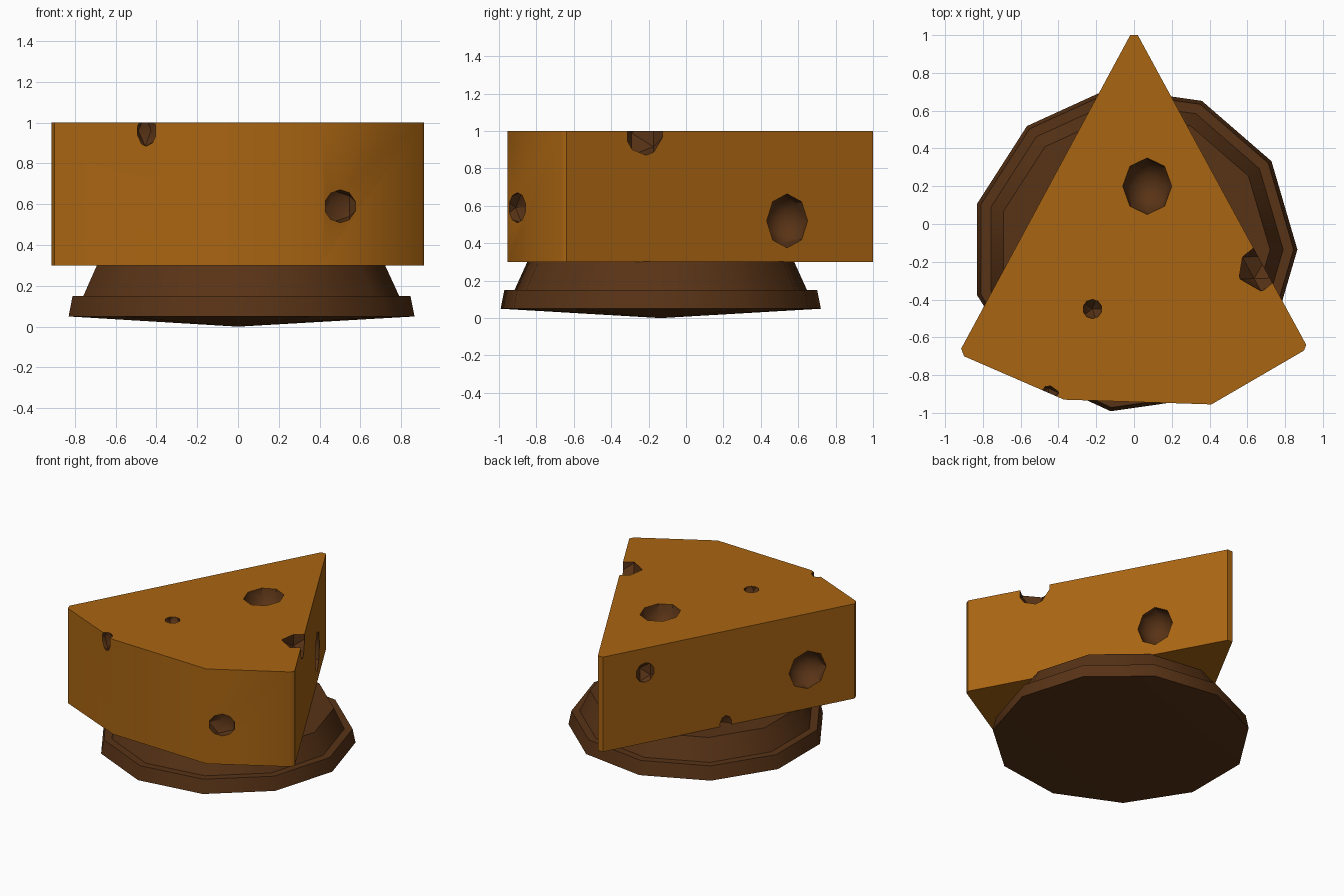
import bpy, bmesh, math
from mathutils import Vector, Matrix

cube = bpy.data.objects.get("Cube")
if cube:
    bpy.data.objects.remove(cube, do_unlink=True)


def material(name, rgb):
    m = bpy.data.materials.new(name)
    m.use_nodes = True
    color = (*rgb, 1.0)
    m.diffuse_color = color
    bsdf = next(n for n in m.node_tree.nodes if n.type == 'BSDF_PRINCIPLED')
    bsdf.inputs["Base Color"].default_value = color
    return m


def make_object(name, bm, mats):
    bmesh.ops.recalc_face_normals(bm, faces=bm.faces)
    mesh = bpy.data.meshes.new(name)
    bm.to_mesh(mesh)
    bm.free()
    for m in mats:
        mesh.materials.append(m)
    obj = bpy.data.objects.new(name, mesh)
    bpy.context.collection.objects.link(obj)
    return obj


def smooth(obj, degrees=40):
    bpy.ops.object.select_all(action='DESELECT')
    obj.select_set(True)
    bpy.context.view_layer.objects.active = obj
    bpy.ops.object.shade_smooth_by_angle(angle=math.radians(degrees))


cheese = material("cheese_orange", (0.40, 0.13, 0.006))
brown = material("dark_brown", (0.098, 0.033, 0.008))

# Stand: an eleven-sided lathe with a shallow pointed underside
SIDES = 11
CENTER = Vector((0, -0.135, 0))
profile = [(0.865, 0.05), (0.845, 0.15), (0.79, 0.15), (0.72, 0.302)]
bm = bmesh.new()
rings = []
for r, z in profile:
    ring = []
    for i in range(SIDES):
        a = math.tau * i / SIDES
        ring.append(bm.verts.new(CENTER + Vector((r * math.cos(a), r * math.sin(a), z))))
    rings.append(ring)
tip = bm.verts.new(CENTER)
for i in range(SIDES):
    j = (i + 1) % SIDES
    bm.faces.new((tip, rings[0][j], rings[0][i]))
    for low, high in zip(rings, rings[1:]):
        bm.faces.new((low[i], low[j], high[j], high[i]))
bm.faces.new(rings[-1])
smooth(make_object("stand", bm, [brown]))

# Wedge: extruded outline with narrow flats on its corners
outline = [(-0.02, 1), (-0.915, -0.66), (-0.90, -0.70), (-0.37, -0.93),
           (0.41, -0.955), (0.90, -0.67), (0.912, -0.64), (0.02, 1)]
bm = bmesh.new()
base = bm.faces.new([bm.verts.new((x, y, 0.3)) for x, y in outline])
top = bmesh.ops.extrude_face_region(bm, geom=[base])
bmesh.ops.translate(bm, vec=(0, 0, 0.7),
                    verts=[v for v in top["geom"] if isinstance(v, bmesh.types.BMVert)])
wedge = make_object("cheese_wedge", bm, [cheese, brown])

# Holes: low-poly ellipsoids facing out of each surface (centre, facing, radii)
UP, RIGHT, LEFT = (0, 0, 1), (0.88, 0.475, 0), (-0.88, 0.475, 0)
round_holes = [
    ((0.07, 0.20, 1.0), UP, (0.15, 0.13, 0.14)),
    ((0.268, 0.54, 0.52), RIGHT, (0.145, 0.125, 0.13)),
    ((-0.75, -0.35, 0.585), LEFT, (0.14, 0.14, 0.13)),
]
chipped_holes = [
    ((-0.22, -0.45, 1.0), UP, (0.06, 0.06, 0.07)),
    ((0.67, -0.23, 0.99), RIGHT, (0.14, 0.13, 0.13)),
    ((-0.45, -0.90, 0.96), (-0.4, -0.92, 0), (0.09, 0.06, 0.06)),
    ((0.50, -0.90, 0.59), (0.49, -0.87, 0), (0.095, 0.105, 0.09)),
    ((-0.17, 0.72, 0.82), LEFT, (0.085, 0.08, 0.08)),
    ((-0.46, 0.19, 0.30), LEFT, (0.09, 0.055, 0.07)),
]


def placement(center, facing, radii):
    turn = Vector(facing).to_track_quat('Z', 'Y').to_matrix().to_4x4()
    # The first radius runs along y on top faces and vertically on side faces
    size = Matrix.Diagonal((radii[1], radii[0], radii[2], 1))
    return Matrix.Translation(center) @ turn @ size


bm = bmesh.new()
for hole in round_holes:
    bmesh.ops.create_uvsphere(bm, u_segments=8, v_segments=6, radius=1,
                              matrix=placement(*hole))
for hole in chipped_holes:
    bmesh.ops.create_icosphere(bm, subdivisions=1, radius=1, matrix=placement(*hole))
for f in bm.faces:
    f.material_index = 1
cutter = make_object("hole_cutter", bm, [cheese, brown])
cutter.hide_render = True

# Cut the holes, keeping the brown lining
cut = wedge.modifiers.new("holes", 'BOOLEAN')
cut.operation = 'DIFFERENCE'
cut.solver = 'EXACT'
cut.object = cutter
bpy.context.view_layer.objects.active = wedge
bpy.ops.object.modifier_apply(modifier=cut.name)
bpy.data.objects.remove(cutter, do_unlink=True)
smooth(wedge)
